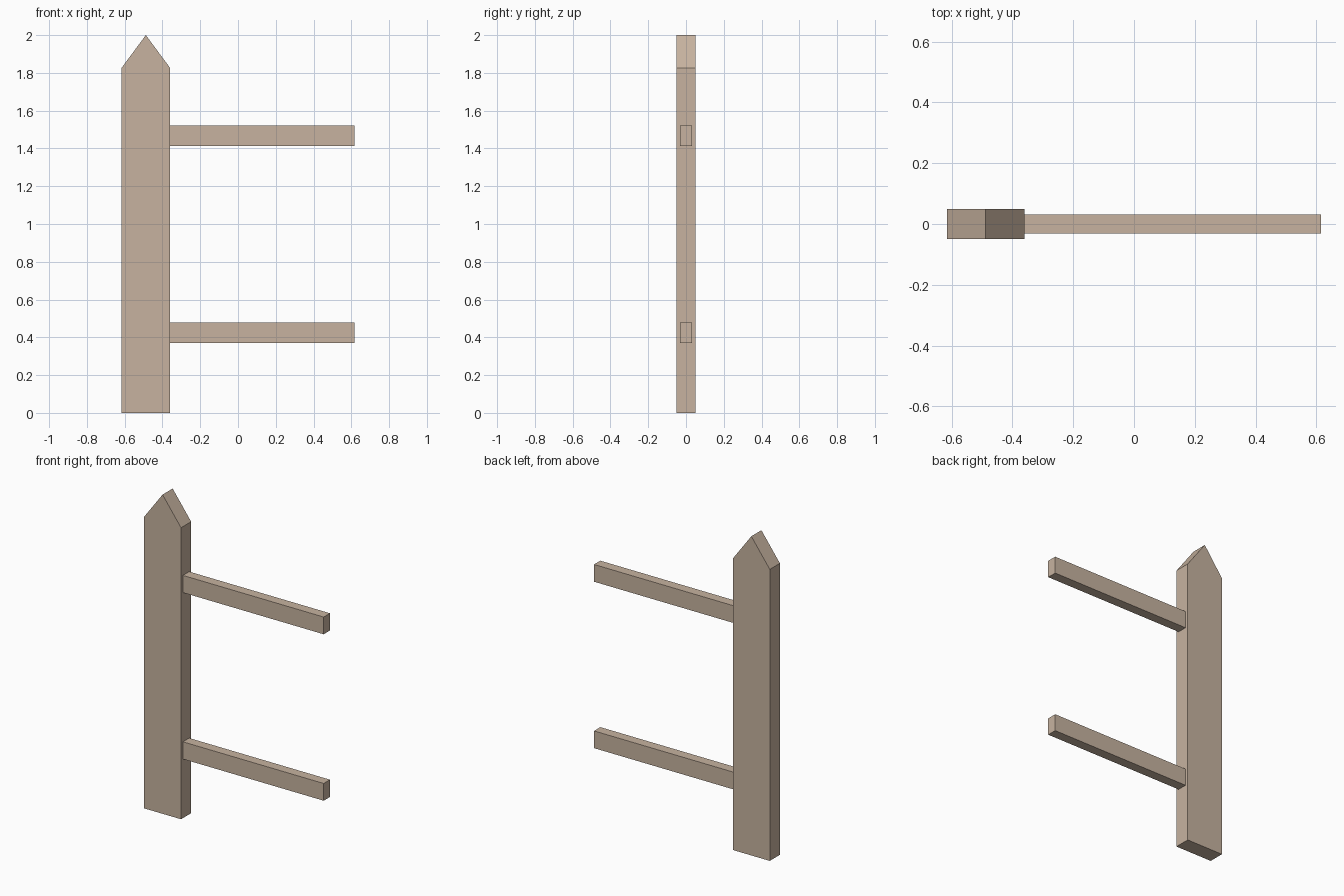
import bpy

if "Cube" in bpy.data.objects:
    bpy.data.objects.remove(bpy.data.objects["Cube"])

# One weathered wood colour for everything
wood = bpy.data.materials.new("pale_wood")
wood.diffuse_color = (0.57, 0.45, 0.35, 1.0)
wood.use_nodes = True
wood.node_tree.nodes["Principled BSDF"].inputs["Base Color"].default_value = wood.diffuse_color


def extrude_profile(name, profile, half_depth):
    """Extrude an anticlockwise (x, z) profile along y into a solid."""
    n = len(profile)
    verts = [(x, y, z) for y in (-half_depth, half_depth) for x, z in profile]
    faces = [tuple(range(n)), tuple(reversed(range(n, 2 * n)))]
    faces += [(i, i + n, (i + 1) % n + n, (i + 1) % n) for i in range(n)]
    mesh = bpy.data.meshes.new(name)
    mesh.from_pydata(verts, [], faces)
    mesh.materials.append(wood)
    obj = bpy.data.objects.new(name, mesh)
    bpy.context.collection.objects.link(obj)
    return obj


left, inner, right = -0.616, -0.36, 0.616

# Pointed picket
extrude_profile("picket", [(left, 0), (inner, 0), (inner, 1.827),
                           ((left + inner) / 2, 2.0), (left, 1.827)], 0.05)

# Two horizontal rails butting against the picket
for name, z in (("lower_rail", 0.424), ("upper_rail", 1.467)):
    low, high = z - 0.054, z + 0.054
    extrude_profile(name, [(inner, low), (right, low),
                           (right, high), (inner, high)], 0.031)
